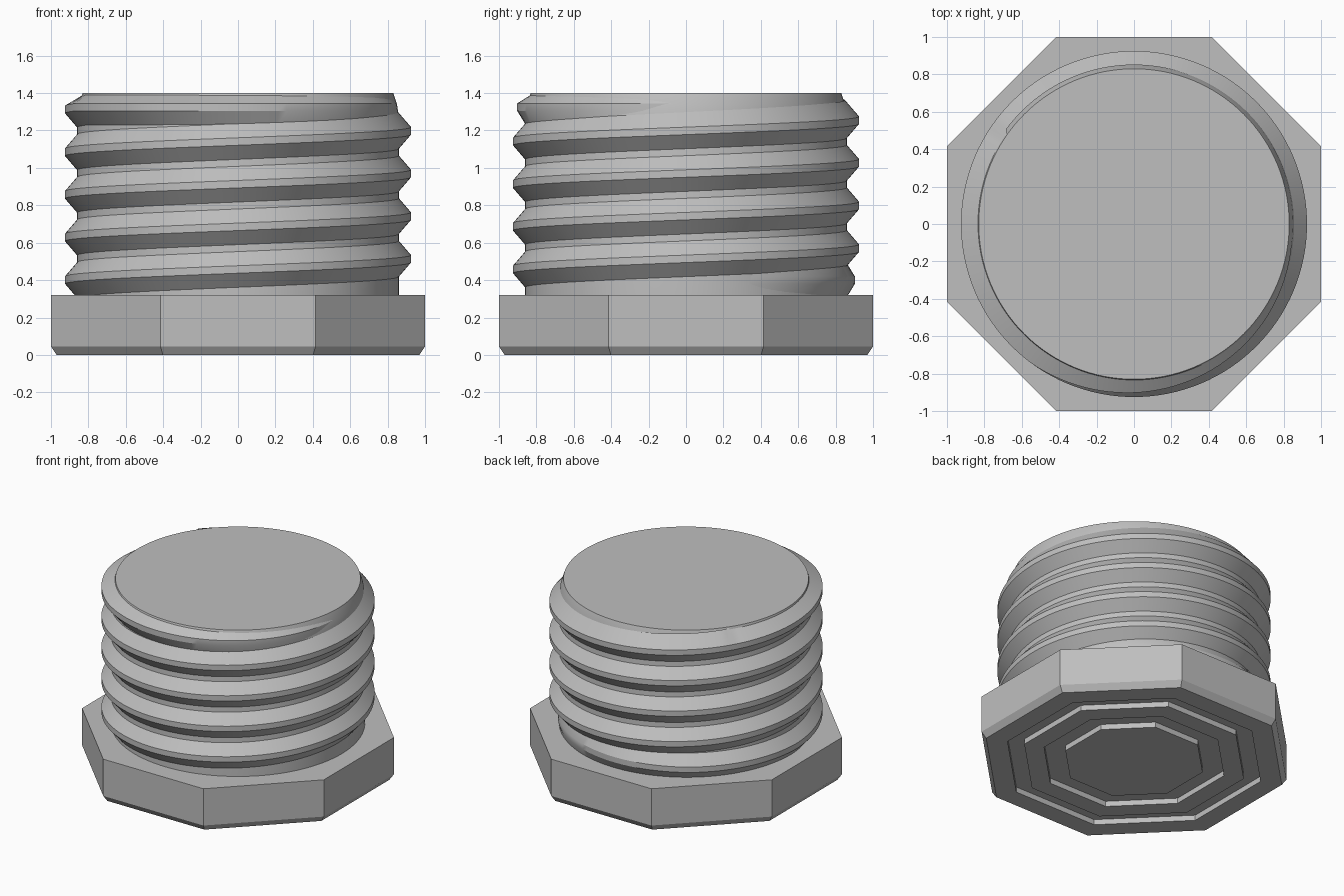
import bpy, bmesh, math

cube = bpy.data.objects.get("Cube")
if cube:
    bpy.data.objects.remove(cube, do_unlink=True)

steel = bpy.data.materials.new("grey steel")
steel.use_nodes = True
GREY = (0.52, 0.52, 0.52, 1)
steel.diffuse_color = GREY
steel.node_tree.nodes["Principled BSDF"].inputs["Base Color"].default_value = GREY


def finish(bm, name, smooth=None):
    bmesh.ops.recalc_face_normals(bm, faces=bm.faces)
    mesh = bpy.data.meshes.new(name)
    bm.to_mesh(mesh)
    bm.free()
    mesh.materials.append(steel)
    obj = bpy.data.objects.new(name, mesh)
    bpy.context.collection.objects.link(obj)
    if smooth:
        bpy.ops.object.select_all(action='DESELECT')
        obj.select_set(True)
        bpy.context.view_layer.objects.active = obj
        bpy.ops.object.shade_smooth_by_angle(angle=math.radians(smooth))
    return obj


def bridge(bm, rings, closed):
    for a, b in zip(rings, rings[1:]):
        n = len(a)
        for i in range(n if closed else n - 1):
            j = (i + 1) % n
            bm.faces.new((a[i], a[j], b[j], b[i]))


def lathe(name, profile, sides, turn=0, smooth=None):
    """Stack regular polygons along a radius/height profile and cap both ends."""
    bm = bmesh.new()
    angles = [2 * math.pi * i / sides + turn for i in range(sides)]
    rings = [[bm.verts.new((r * math.cos(a), r * math.sin(a), z)) for a in angles]
             for r, z in profile]
    bridge(bm, rings, True)
    bm.faces.new(rings[0])
    bm.faces.new(rings[-1])
    return finish(bm, name, smooth)


# Octagonal head: chamfered lower rim and two grooves in the underside
HEAD_TOP, GROOVE = 0.32, 0.04
head = [(1, HEAD_TOP), (1, 0.045), (0.97, 0)]
for outer, inner in ((0.83, 0.72), (0.59, 0.45)):
    head += [(outer, 0), (outer, GROOVE), (inner, GROOVE), (inner, 0)]
corner = 1 / math.cos(math.pi / 8)
lathe("octagonal_head", [(r * corner, z) for r, z in head], 8, math.pi / 8)

# Round shank, narrowing slightly at the tip
TOP = 1.4
lathe("shank", [(0.86, 0.3), (0.86, 1.27), (0.85, 1.34), (0.83, TOP)], 128, smooth=30)

# Helical thread: a flat-crested ridge that fades out at both ends
PITCH, TURNS, STEPS = 0.228, 5, 128
ROOT, CREST, TIP = 0.85, 0.925, 0.82
bm = bmesh.new()
sections = []
for i in range(TURNS * STEPS + 1):
    t = i / STEPS
    angle = 2 * math.pi * t
    fade = min(1, t / 0.35, (TURNS - t) / 0.35)
    mid = min(max(0.286 + PITCH * t, 0.4), 1.325)
    crest = ROOT - 0.005 + (CREST - ROOT + 0.005) * fade
    section = []
    for r, dz in ((ROOT, -0.107), (crest, -0.02), (crest, 0.02), (ROOT, 0.107)):
        z = mid + dz
        if z > TOP - 0.004:
            r, z = TIP, TOP - 0.004
        section.append(bm.verts.new((r * math.cos(angle), r * math.sin(angle), z)))
    sections.append(section)
bridge(bm, sections, False)
bm.faces.new(sections[0])
bm.faces.new(sections[-1])
finish(bm, "thread", 25)
